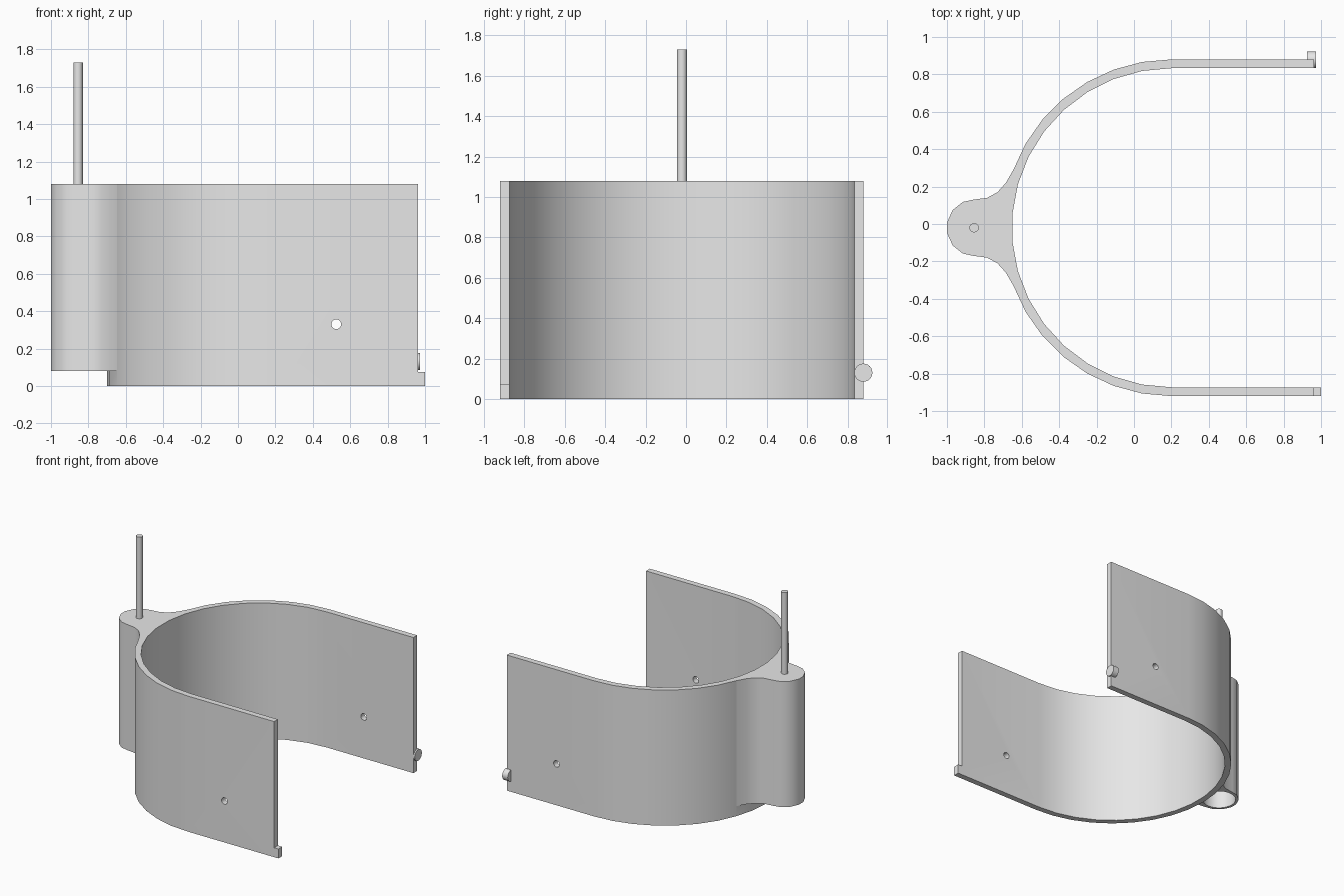
import bpy, bmesh
from math import sin, cos, radians, pi
from mathutils import Matrix

cube = bpy.data.objects.get("Cube")
if cube:
    bpy.data.objects.remove(cube, do_unlink=True)

GREY = (0.8, 0.8, 0.8, 1.0)
mat = bpy.data.materials.new("plain grey")
mat.use_nodes = True
mat.diffuse_color = GREY
mat.node_tree.nodes["Principled BSDF"].inputs["Base Color"].default_value = GREY

CX, CY = 0.2, -0.02      # centre of the curved wall
R_OUT, R_IN = 0.9, 0.853
END, TOP = 0.963, 1.08


def finish(name, bm):
    bmesh.ops.recalc_face_normals(bm, faces=bm.faces)
    mesh = bpy.data.meshes.new(name)
    bm.to_mesh(mesh)
    bm.free()
    mesh.materials.append(mat)
    obj = bpy.data.objects.new(name, mesh)
    bpy.context.collection.objects.link(obj)
    return obj


def prism(name, points, z0, z1):
    bm = bmesh.new()
    face = bm.faces.new([bm.verts.new((x, y, z0)) for x, y in points])
    new = bmesh.ops.extrude_face_region(bm, geom=[face])["geom"]
    verts = [v for v in new if isinstance(v, bmesh.types.BMVert)]
    bmesh.ops.translate(bm, verts=verts, vec=(0, 0, z1 - z0))
    return finish(name, bm)


def cylinder(name, start, length, radius, axis="Z", segments=24):
    bm = bmesh.new()
    bmesh.ops.create_cone(bm, cap_ends=True, segments=segments, radius1=radius,
                          radius2=radius, depth=length,
                          matrix=Matrix.Translation((0, 0, length / 2)))
    turn = {"Z": Matrix(), "X": Matrix.Rotation(pi / 2, 4, "Y"),
            "Y": Matrix.Rotation(-pi / 2, 4, "X")}[axis]
    bm.transform(Matrix.Translation(start) @ turn)
    return finish(name, bm)


def combine(obj, other, operation):
    mod = obj.modifiers.new(operation.title(), "BOOLEAN")
    mod.operation, mod.object, mod.solver = operation, other, "EXACT"
    bpy.context.view_layer.objects.active = obj
    bpy.ops.object.modifier_apply(modifier=mod.name)
    bpy.data.objects.remove(other, do_unlink=True)


def smooth(obj):
    bpy.ops.object.select_all(action="DESELECT")
    obj.select_set(True)
    bpy.context.view_layer.objects.active = obj
    bpy.ops.object.shade_smooth_by_angle(angle=radians(30))


def arc(radius, start, stop, steps):
    # angles are measured from the -x direction, positive towards +y
    angles = [radians(start + (stop - start) * i / steps) for i in range(steps + 1)]
    return [(CX - radius * cos(a), CY + radius * sin(a)) for a in angles]


# U-shaped wall
outline = [(END, CY + R_OUT)] + arc(R_OUT, 90, -90, 18) + [(END, CY - R_OUT)]
outline += [(END, CY - R_IN)] + arc(R_IN, -90, 90, 17) + [(END, CY + R_IN)]
wall = prism("curved_wall", outline, 0, TOP)

# Rounded post blended into the closed end of the wall
half = [(-0.646, 0.308), (-0.685, 0.24), (-0.73, 0.19), (-0.785, 0.16),
        (-0.86, 0.15), (-0.915, 0.138), (-0.97, 0.094), (-1.0, 0.027)]
post = [(x, CY + y) for x, y in half] + [(x, CY - y) for x, y in reversed(half)]
post += arc(0.875, -18, 18, 4)
combine(wall, prism("post", post, 0.08, TOP), "UNION")

# Lip at the foot of the front wall
lip = [(END - 0.03, CY - R_OUT), (1, CY - R_OUT), (1, CY - R_IN), (END - 0.03, CY - R_IN)]
combine(wall, prism("lip", lip, 0, 0.075), "UNION")

# Pocket under the post and the pin hole through both side walls
combine(wall, cylinder("pocket", (-0.855, CY, 0), 0.98, 0.125, segments=32), "DIFFERENCE")
combine(wall, cylinder("pin_hole", (0.525, -1.2, 0.33), 2.4, 0.026, "Y"), "DIFFERENCE")
smooth(wall)

# Thin rod on top of the post
rod = cylinder("rod", (-0.855, CY, 1.03), 0.7, 0.025, segments=16)
smooth(rod)

# Small socket on the end of the back wall
socket = cylinder("socket", (0.925, 0.878, 0.13), 0.049, 0.045, "X")
combine(socket, cylinder("socket_bore", (0.945, 0.878, 0.13), 0.1, 0.026, "X"), "DIFFERENCE")
smooth(socket)
